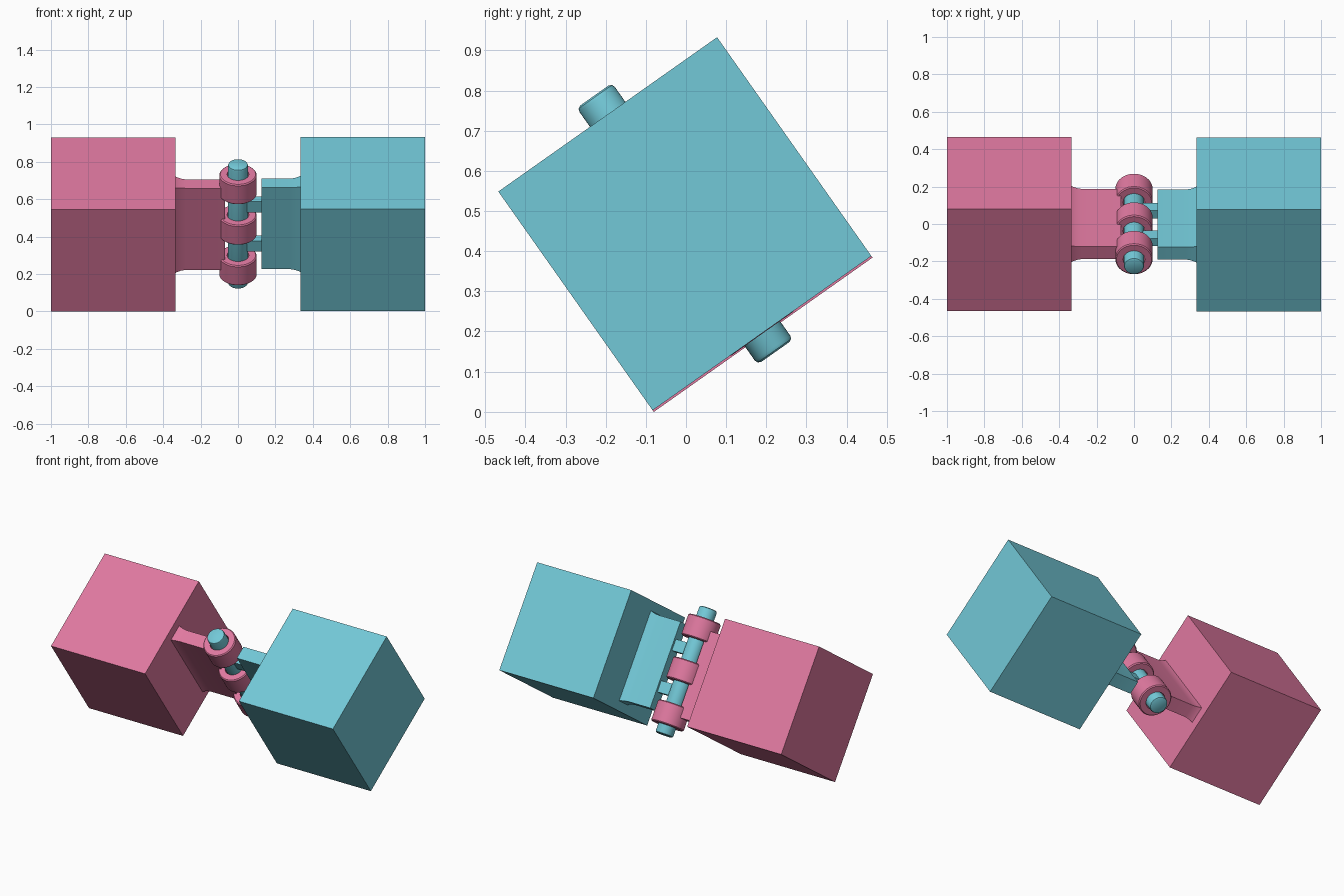
import bpy, bmesh, math
from mathutils import Matrix

if "Cube" in bpy.data.objects:
    bpy.data.objects.remove(bpy.data.objects["Cube"])

TILT = math.radians(35.2)
CENTRE_Z = 0.464
SHIFT = 0.005          # slight lift of the blue half along the pin


def material(name, rgb):
    m = bpy.data.materials.new(name)
    m.diffuse_color = (*rgb, 1)
    m.use_nodes = True
    m.node_tree.nodes["Principled BSDF"].inputs["Base Color"].default_value = m.diffuse_color
    return m


PINK = material("pink", (0.74, 0.19, 0.35))
BLUE = material("light_blue", (0.17, 0.58, 0.68))


def finish(bm, name, mat, smooth=False):
    """Tilt the part about x, lift it, and make the object."""
    bmesh.ops.recalc_face_normals(bm, faces=bm.faces)
    bm.transform(Matrix.Translation((0, 0, CENTRE_Z)) @ Matrix.Rotation(TILT, 4, 'X'))
    mesh = bpy.data.meshes.new(name)
    bm.to_mesh(mesh)
    bm.free()
    mesh.materials.append(mat)
    obj = bpy.data.objects.new(name, mesh)
    bpy.context.collection.objects.link(obj)
    if smooth:
        bpy.ops.object.select_all(action='DESELECT')
        obj.select_set(True)
        bpy.context.view_layer.objects.active = obj
        bpy.ops.object.shade_smooth_by_angle(angle=math.radians(30))
    return obj


def box(name, size, loc, mat):
    bm = bmesh.new()
    bmesh.ops.create_cube(bm, size=1)
    bm.transform(Matrix.Translation(loc) @ Matrix.Diagonal((*size, 1)))
    return finish(bm, name, mat)


def loft(name, stations, z, mat):
    """Rectangles (x, half thickness, half height) joined along x."""
    bm = bmesh.new()
    rings = [[bm.verts.new((x, sy * a, z + sz * b))
              for sy, sz in ((-1, -1), (1, -1), (1, 1), (-1, 1))]
             for x, a, b in stations]
    for r, s in zip(rings, rings[1:]):
        for i in range(4):
            j = (i + 1) % 4
            bm.faces.new((r[i], r[j], s[j], s[i]))
    bm.faces.new(rings[0])
    bm.faces.new(rings[-1])
    return finish(bm, name, mat, True)


def lathe(name, profile, z, mat, closed=False, n=40):
    """Spin (radius, height) points about the pin axis."""
    bm = bmesh.new()
    rings = [[bm.verts.new((r * math.cos(math.tau * k / n), r * math.sin(math.tau * k / n), z + h))
              for k in range(n)] for r, h in profile]
    pairs = list(zip(rings, rings[1:])) + ([(rings[-1], rings[0])] if closed else [])
    for a, b in pairs:
        for k in range(n):
            m = (k + 1) % n
            bm.faces.new((a[k], a[m], b[m], b[k]))
    if not closed:
        bm.faces.new(rings[0])
        bm.faces.new(rings[-1])
    return finish(bm, name, mat, True)


def plate_stations(side, inner):
    """Hinge plate with a small fillet where it meets its block."""
    return [(side * x, 0.041 + f, 0.267 + f) for x, f in
            ((0.34, 0.014), (0.325, 0.008), (0.305, 0.003), (0.28, 0.0), (inner, 0.0))]


# End blocks
box("pink_block", (0.667, 0.667, 0.667), (-0.667, 0, 0), PINK).name = "pink_block"
box("blue_block", (0.667, 0.667, 0.667), (0.667, 0, SHIFT), BLUE)

# The blocks are 0.667 long but clear of the joint
# Hinge plates
loft("pink_plate", plate_stations(-1, 0.07), 0, PINK)
loft("blue_plate", plate_stations(1, 0.125), SHIFT, BLUE)

# Three knuckle rings with short webs to the pink plate
for i, z in enumerate((-0.265, 0.0, 0.265)):
    h, c = 0.065, 0.006
    lathe(f"knuckle_{i}", [(0.058, -h), (0.1 - c, -h), (0.1, -h + c),
                           (0.1, h - c), (0.1 - c, h), (0.058, h)], z, PINK, True)

# Hinge pin and the two teeth that hold it
P = 0.391
lathe("hinge_pin", [(0.043, -P), (0.051, -P + 0.004), (0.054, -P + 0.012),
                    (0.054, P - 0.012), (0.051, P - 0.004), (0.043, P)], SHIFT, BLUE)
for i, s in enumerate((-1, 1)):
    box(f"pin_tooth_{i}", (0.11, 0.05, 0.07), (0.085, 0, SHIFT + s * 0.128), BLUE)
